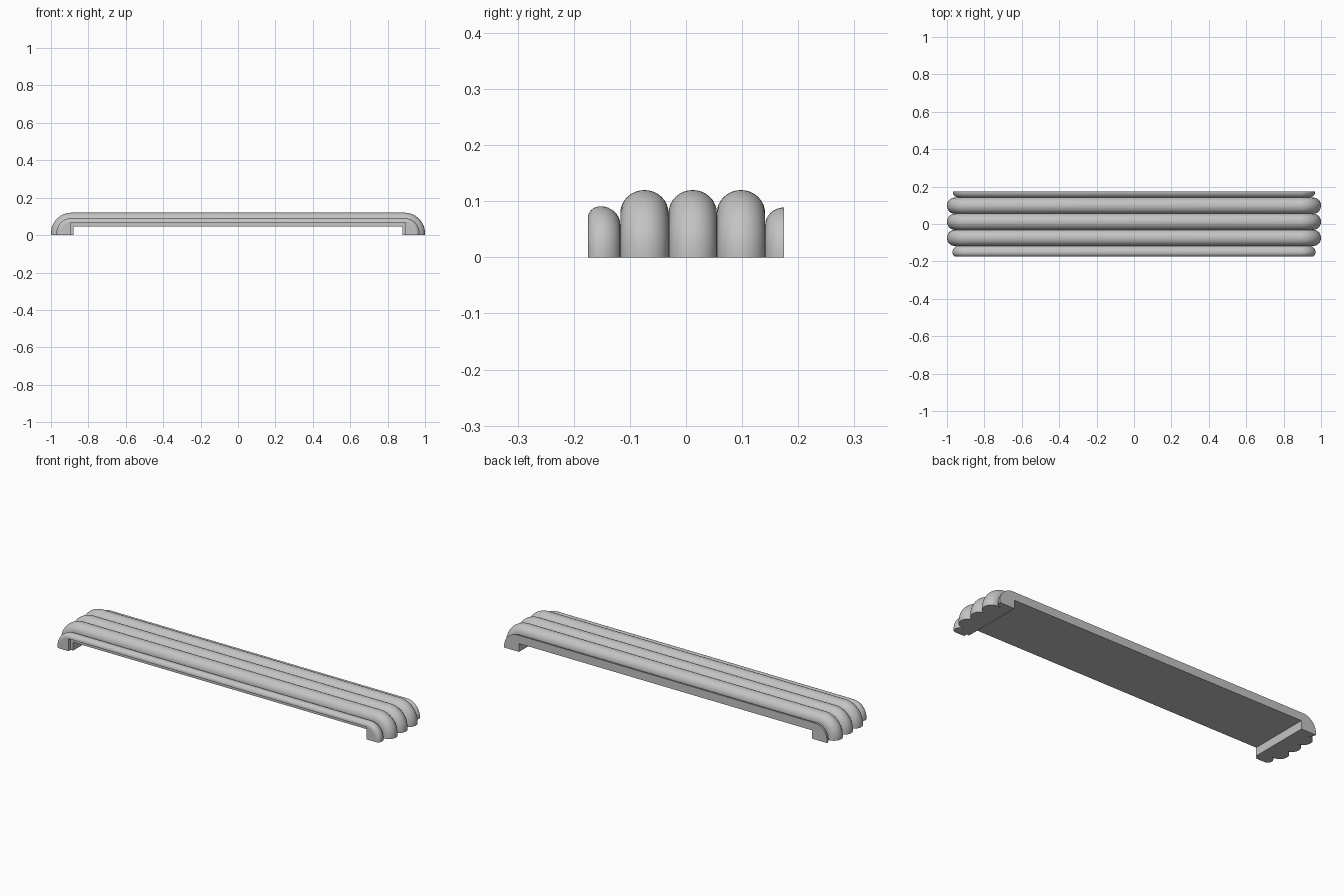
import bpy, bmesh
from math import sin, cos, pi

cube = bpy.data.objects.get("Cube")
if cube:
    bpy.data.objects.remove(cube, do_unlink=True)

ARC_X, ARC_Z, ARC_STEPS, LOBE_STEPS = 0.89, 0.01, 14, 16


def arc(yc, rc, wide, high, a0, a1, steps=LOBE_STEPS):
    """Elliptic arc of the ribbed section as (y, distance from bend centre)."""
    angles = [a0 + (a1 - a0) * i / steps for i in range(steps + 1)]
    return [(yc + wide * cos(a), rc + high * sin(a)) for a in angles]


# Ribbed outer section, front to back
ribs = arc(-0.152, 0.06, 0.023, 0.021, pi, pi / 2, 8)
ribs += arc(-0.152, 0.048, 0.035, 0.033, pi / 2, 0, 8)[1:]
for centre in (-0.074, 0.012, 0.098):
    ribs += arc(centre, 0.069, 0.043, 0.041, pi, 0)
ribs += arc(0.175, 0.047, 0.034, 0.032, pi, pi / 2, 8)

# Plain inner section, back to front: y, inner leg x, underside z
inner = [(0.175, 0.88, 0.045), (-0.156, 0.88, 0.045),
         (-0.156, 0.895, 0.067), (-0.175, 0.895, 0.067)]


def station(side, angle, foot):
    """Closed section loop at one point along the handle."""
    loop = []
    for y, r in ribs:
        x = side * (ARC_X + r * cos(angle))
        loop.append((x, y, 0 if foot else ARC_Z + r * sin(angle)))
    for y, x, z in inner:
        loop.append((side * x, y, 0 if foot else z))
    return loop


# Sweep from one foot, around both bends, to the other foot
bend = [pi / 2 * i / ARC_STEPS for i in range(ARC_STEPS + 1)]
loops = [station(-1, 0, True)] + [station(-1, a, False) for a in bend]
loops += [station(1, a, False) for a in reversed(bend)] + [station(1, 0, True)]

bm = bmesh.new()
rings = [[bm.verts.new(p) for p in loop] for loop in loops]
count = len(rings[0])
for a, b in zip(rings, rings[1:]):
    for i in range(count):
        j = (i + 1) % count
        bm.faces.new((a[i], a[j], b[j], b[i]))
bm.faces.new(rings[0])
bm.faces.new(rings[-1])
bmesh.ops.remove_doubles(bm, verts=bm.verts, dist=0.0001)
bmesh.ops.recalc_face_normals(bm, faces=bm.faces)

mesh = bpy.data.meshes.new("ribbed_handle")
bm.to_mesh(mesh)
bm.free()
handle = bpy.data.objects.new("ribbed_handle", mesh)
bpy.context.collection.objects.link(handle)

# Plain grey metal
grey = bpy.data.materials.new("light_grey")
grey.use_nodes = True
colour = (0.55, 0.55, 0.55, 1)
grey.diffuse_color = colour
grey.node_tree.nodes["Principled BSDF"].inputs["Base Color"].default_value = colour
mesh.materials.append(grey)

bpy.ops.object.select_all(action="DESELECT")
handle.select_set(True)
bpy.context.view_layer.objects.active = handle
bpy.ops.object.shade_smooth_by_angle(angle=pi / 6)
